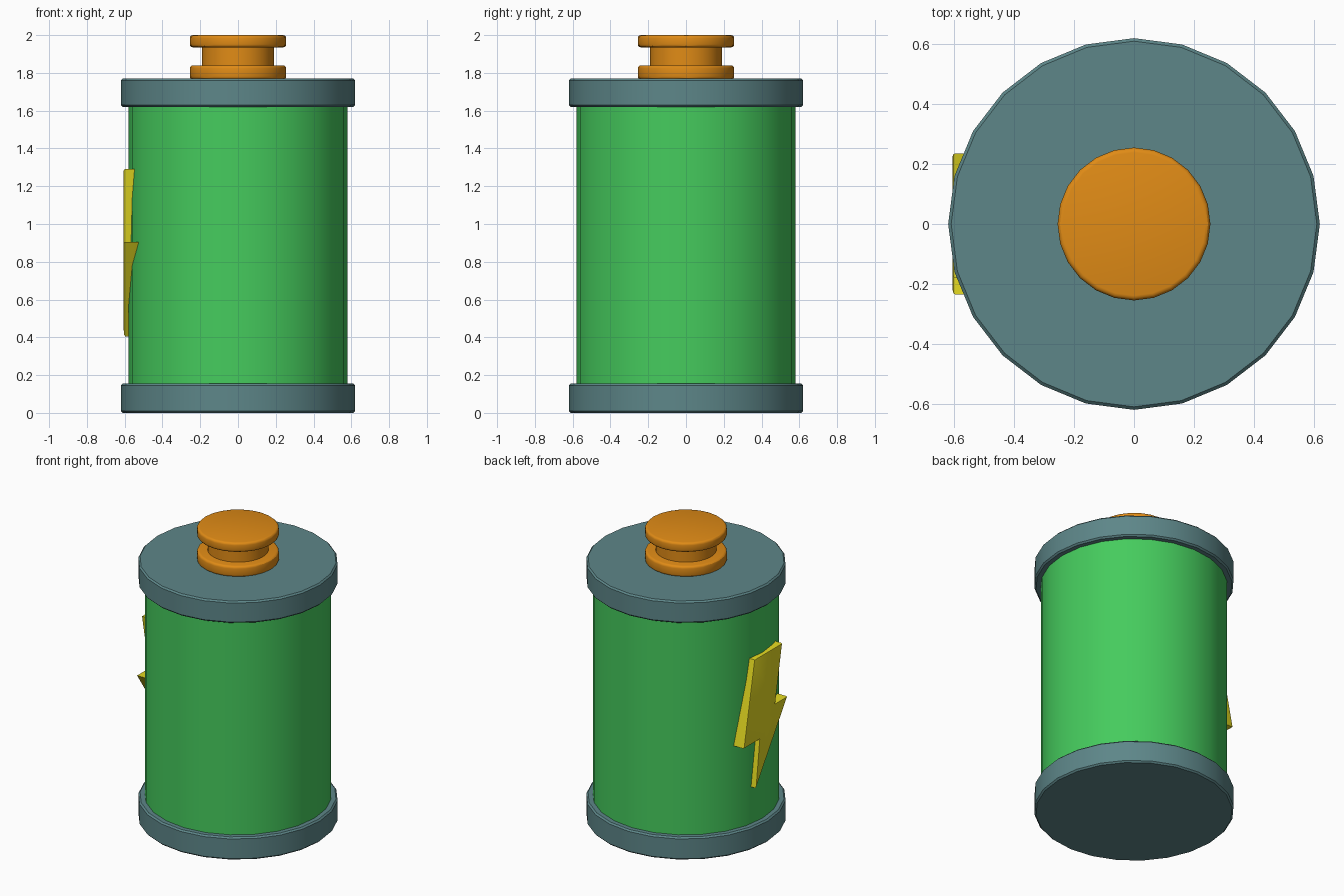
import bpy, bmesh, math

if "Cube" in bpy.data.objects:
    bpy.data.objects.remove(bpy.data.objects["Cube"])

SIDES = 24


def material(name, rgb):
    m = bpy.data.materials.new(name)
    m.diffuse_color = (*rgb, 1.0)
    m.use_nodes = True
    m.node_tree.nodes["Principled BSDF"].inputs["Base Color"].default_value = m.diffuse_color
    return m


GREEN = material("green", (0.06, 0.60, 0.11))
SLATE = material("slate", (0.11, 0.24, 0.25))
ORANGE = material("orange", (0.75, 0.26, 0.008))
YELLOW = material("yellow", (0.78, 0.70, 0.015))


def finish(name, bm, mat):
    bmesh.ops.recalc_face_normals(bm, faces=bm.faces[:])
    me = bpy.data.meshes.new(name)
    bm.to_mesh(me)
    bm.free()
    me.materials.append(mat)
    ob = bpy.data.objects.new(name, me)
    bpy.context.collection.objects.link(ob)
    bpy.ops.object.select_all(action='DESELECT')
    ob.select_set(True)
    bpy.context.view_layer.objects.active = ob
    bpy.ops.object.shade_smooth_by_angle(angle=math.radians(30))
    return ob


def disc(name, radius, z0, z1, mat, bevel=0.0, segments=1):
    """Upright cylinder from z0 to z1 with bevelled rims."""
    bm = bmesh.new()
    bmesh.ops.create_cone(bm, cap_ends=True, segments=SIDES, radius1=radius,
                          radius2=radius, depth=z1 - z0)
    bmesh.ops.translate(bm, verts=bm.verts[:], vec=(0, 0, (z0 + z1) / 2))
    if bevel:
        rims = [e for e in bm.edges if abs(e.verts[0].co.z - e.verts[1].co.z) < 1e-5]
        bmesh.ops.bevel(bm, geom=rims, offset=bevel, segments=segments,
                        profile=0.5, affect='EDGES')
    return finish(name, bm, mat)


# Battery body and end caps
disc("body", 0.58, 0.10, 1.68, GREEN)
disc("bottom_cap", 0.62, 0.0, 0.155, SLATE, 0.01)
disc("top_cap", 0.62, 1.62, 1.77, SLATE, 0.01)

# Terminal: two flanges around a neck
disc("terminal_base", 0.255, 1.765, 1.84, ORANGE, 0.016, 3)
disc("terminal_neck", 0.19, 1.80, 1.96, ORANGE)
disc("terminal_top", 0.255, 1.935, 2.0, ORANGE, 0.016, 3)

# Lightning bolt on the left side, sunk into the body
outline = [(-0.18, 1.29), (0.12, 1.29), (0.235, 0.725), (0.065, 0.725),
           (0.105, 0.405), (-0.235, 0.905), (-0.105, 0.905)]
bm = bmesh.new()
front = bm.faces.new([bm.verts.new((-0.605, y, z)) for y, z in outline])
back = bmesh.ops.extrude_face_region(bm, geom=[front], use_keep_orig=True)
bmesh.ops.translate(bm, vec=(0.105, 0, 0),
                    verts=[v for v in back["geom"] if isinstance(v, bmesh.types.BMVert)])
rim = [e for e in bm.edges if all(v.co.x < -0.6 for v in e.verts)]
bmesh.ops.bevel(bm, geom=rim, offset=0.008, segments=2, profile=0.5, affect='EDGES')
finish("lightning_bolt", bm, YELLOW)
